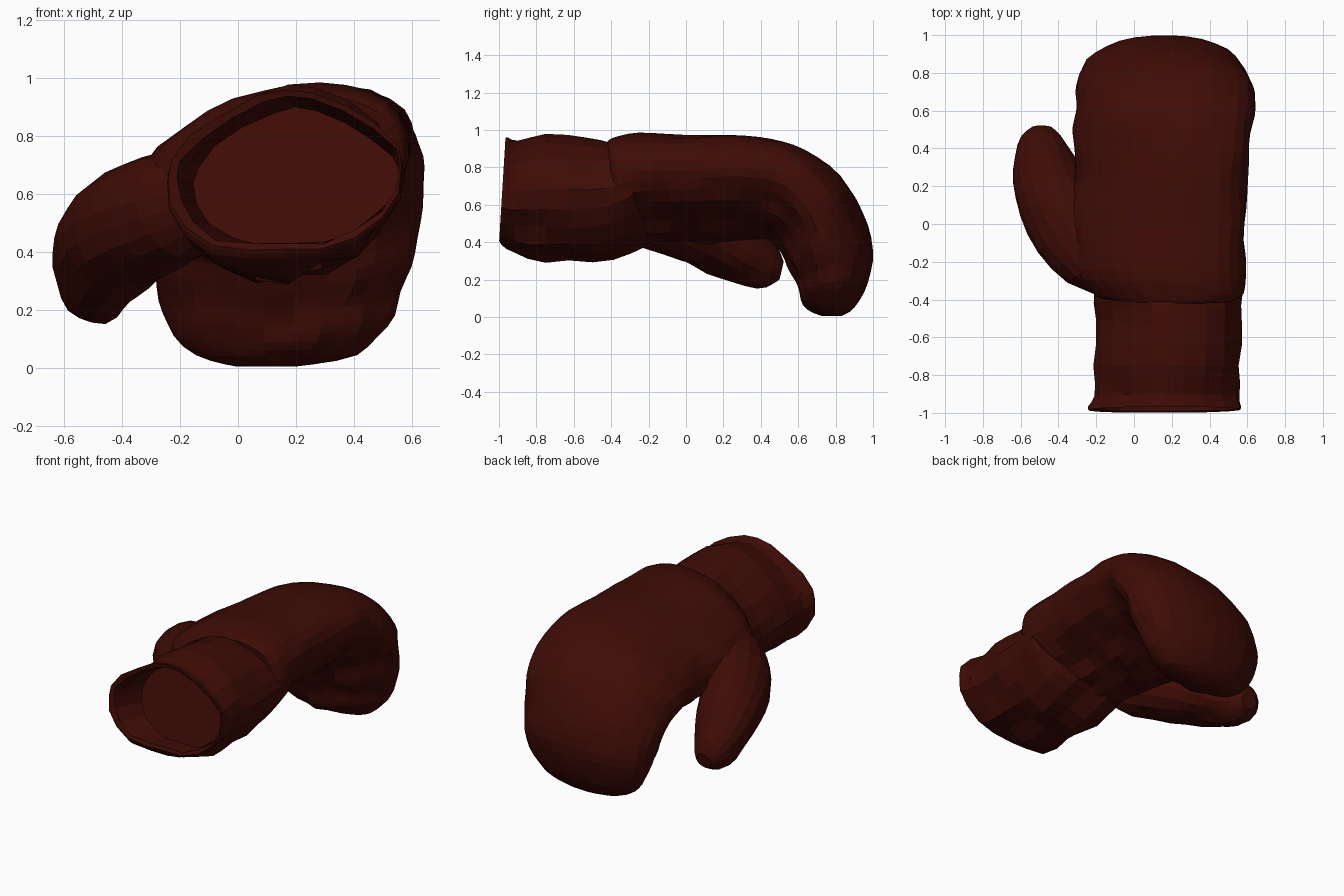
import bpy, bmesh, math
from mathutils import Vector, noise

if "Cube" in bpy.data.objects:
    bpy.data.objects.remove(bpy.data.objects["Cube"])

leather = bpy.data.materials.new("dark_red_leather")
leather.diffuse_color = (0.048, 0.0035, 0.0018, 1)
leather.use_nodes = True
leather.node_tree.nodes["Principled BSDF"].inputs["Base Color"].default_value = leather.diffuse_color


def spline(rows, steps):
    """Catmull-Rom interpolation of rows of numbers."""
    out = []
    for i in range(len(rows) - 1):
        p = [rows[max(i - 1, 0)], rows[i], rows[i + 1], rows[min(i + 2, len(rows) - 1)]]
        for s in range(steps):
            t = s / steps
            out.append([0.5 * (2 * b + (c - a) * t + (2 * a - 5 * b + 4 * c - d) * t * t
                               + (3 * b - a - 3 * c + d) * t ** 3) for a, b, c, d in zip(*p)])
    return out + [list(rows[-1])]


def loft(name, rings, crease=0.0):
    """Skin a list of rings; crease adds wrinkles, strongest on the palm side."""
    bm = bmesh.new()
    n = len(rings[0])
    loops = []
    for ring in rings:
        mid = sum(ring, Vector()) / n
        loop = []
        for j, co in enumerate(ring):
            palm = 0.5 - 0.5 * math.sin(2 * math.pi * j / n)
            w = noise.noise(Vector((co.x * 9, co.y * 5, co.z * 7)))
            loop.append(bm.verts.new(co + (co - mid).normalized() * w * crease * (0.2 + palm)))
        loops.append(loop)
    for a, b in zip(loops, loops[1:]):
        for j in range(n):
            k = (j + 1) % n
            bm.faces.new((a[j], a[k], b[k], b[j]))
    bm.faces.new(loops[0])
    bm.faces.new(loops[-1][::-1])
    bmesh.ops.recalc_face_normals(bm, faces=bm.faces)
    mesh = bpy.data.meshes.new(name)
    bm.to_mesh(mesh)
    bm.free()
    mesh.materials.append(leather)
    obj = bpy.data.objects.new(name, mesh)
    bpy.context.collection.objects.link(obj)
    return obj


def section(row, n, upper):
    """Ring from back-of-hand point, palm point, left x, right x, lean and palm roundness."""
    yo, zo, yi, zi, xl, xr, lean, lower = row
    mid = Vector(((xl + xr) / 2, (yo + yi) / 2, (zo + zi) / 2))
    depth = Vector((0, yo - yi, zo - zi)) / 2
    ring = []
    for j in range(n):
        a = 2 * math.pi * j / n
        c, s = math.cos(a), math.sin(a)
        power = upper if s > 0 else lower
        u = math.copysign(abs(c) ** (2 / power), c)
        v = math.copysign(abs(s) ** (2 / power), s)
        ring.append(mid + Vector((u * (xr - xl) / 2, 0, 0)) + depth * v
                    + depth.normalized() * u * lean)
    return ring


# Padded hand, curling down into the finger pad
hand_rows = [
    (-.42, .93, -.36, .42, -.18, .55, .06, 1.7),
    (-.38, .95, -.34, .42, -.22, .585, .07, 1.7),
    (-.25, .97, -.23, .41, -.32, .59, .09, 1.7),
    (0, .95, 0, .42, -.36, .60, .10, 1.7),
    (.25, .95, .20, .42, -.32, .60, .11, 1.7),
    (.45, .93, .38, .44, -.31, .615, .10, 1.8),
    (.63, .88, .46, .43, -.31, .635, .08, 2),
    (.82, .75, .51, .37, -.30, .63, .05, 2.1),
    (.945, .56, .55, .28, -.30, .60, .02, 2.2),
    (1.0, .36, .58, .20, -.28, .565, .01, 2.2),
    (.97, .18, .62, .12, -.24, .52, 0, 2.2),
    (.90, .05, .67, .04, -.15, .41, 0, 2),
    (.83, .005, .74, .005, 0, .20, 0, 2),
]
loft("hand_pad", [section(r, 30, 2.1) for r in spline(hand_rows, 3)], 0.035)

# Open cuff: outer wall, rolled rim, then the lining
cuff_outer = [
    (-.37, .92, -.20, .42, -.24, .56, .06, 1.8),
    (-.42, .94, -.30, .37, -.21, .57, .05, 1.9),
    (-.52, .96, -.50, .30, -.20, .57, .05, 2),
    (-.75, .98, -.75, .31, -.21, .56, .04, 2),
    (-.90, .945, -.92, .335, -.21, .55, .03, 2),
    (-.95, .96, -.98, .36, -.25, .57, .02, 2),
    (-.965, .96, -1.0, .39, -.25, .57, .02, 2),
]
rings = [section(r, 20, 1.6) for r in spline(cuff_outer, 2)]
rings.append(section((-.96, .94, -.99, .42, -.22, .56, .02, 2), 20, 1.5))
# slanted lining floor, deeper towards the upper left
floor = section((-.92, .90, -.95, .42, -.16, .55, .02, 2), 20, 1.5)
for co in floor:
    co.y += 0.25 * max(0, (co.z - .42) * .9 + (.55 - co.x) * .7)
rings.append(floor)
loft("cuff", rings, 0.045)

# Thumb: centre x, y, z, half width, half height
thumb_rows = [
    (-.06, -.36, .60, .08, .12),
    (-.18, -.23, .57, .19, .18),
    (-.30, -.07, .53, .235, .20),
    (-.40, .10, .47, .21, .20),
    (-.455, .25, .39, .185, .185),
    (-.48, .37, .31, .15, .15),
    (-.485, .46, .265, .11, .115),
    (-.485, .51, .245, .055, .055),
]
path = spline(thumb_rows, 2)
rings = []
for i, (x, y, z, w, h) in enumerate(path):
    a, b = path[max(i - 1, 0)], path[min(i + 1, len(path) - 1)]
    along = (Vector(b[:3]) - Vector(a[:3])).normalized()
    along = (along + Vector((0, 0.6, 0))).normalized()
    side = along.cross(Vector((-.35, 0, 1))).normalized()
    up = side.cross(along)
    rings.append([Vector((x, y, z)) + side * w * math.cos(t) + up * h * math.sin(t)
                  for t in (2 * math.pi * j / 18 for j in range(18))])
loft("thumb", rings, 0.025)
